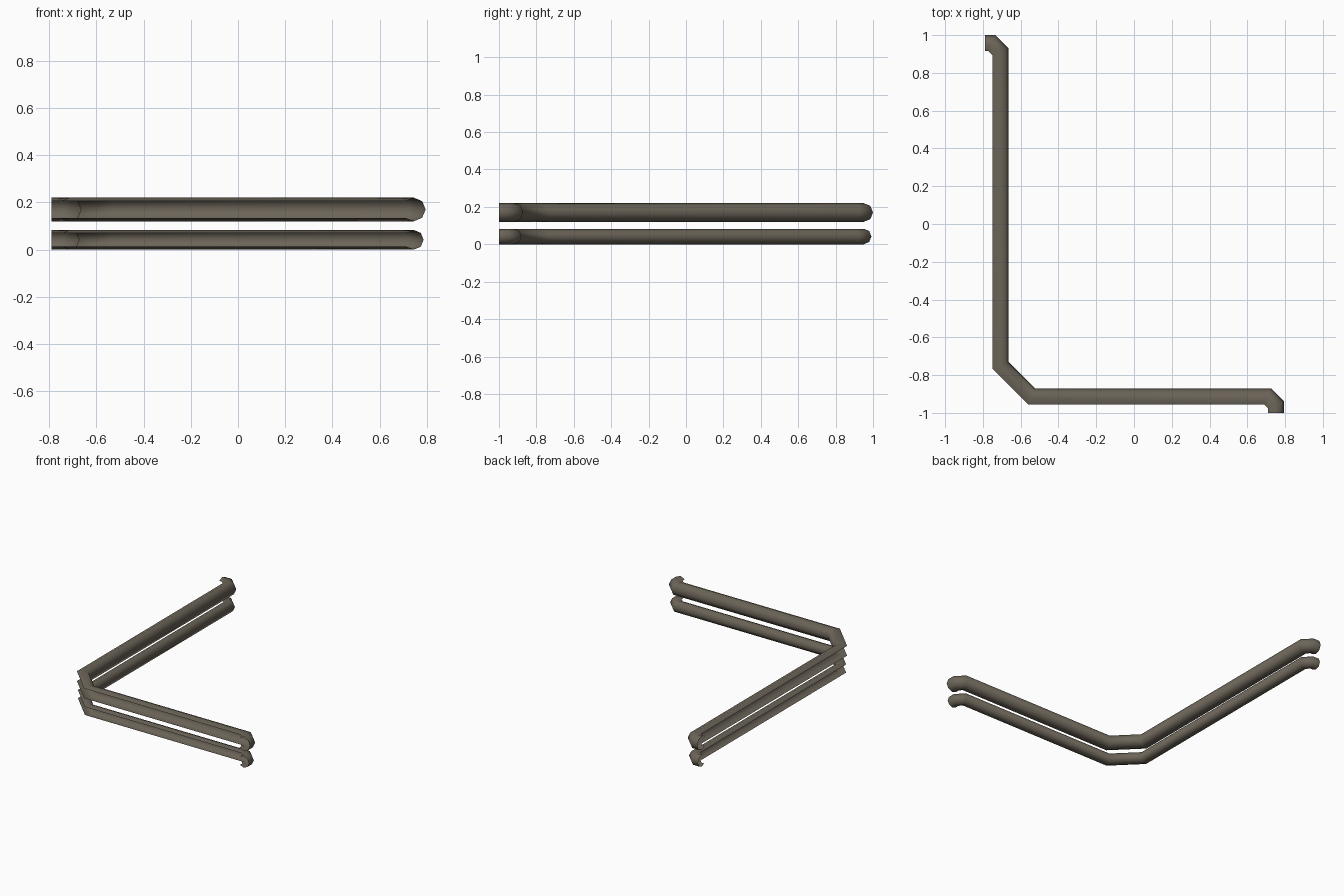
import bpy, bmesh, math
from mathutils import Vector

if "Cube" in bpy.data.objects:
    bpy.data.objects.remove(bpy.data.objects["Cube"])

mat = bpy.data.materials.new("dark_taupe")
mat.diffuse_color = (0.15, 0.13, 0.10, 1)
mat.use_nodes = True
mat.node_tree.nodes["Principled BSDF"].inputs["Base Color"].default_value = mat.diffuse_color

# plan path of the rail centre: wall return, long run, chamfered corner, long run, wall return
PATH = [Vector(p) for p in [(-0.79, 0.95), (-0.755, 0.95), (-0.715, 0.91), (-0.715, -0.75),
                            (-0.545, -0.92), (0.705, -0.92), (0.745, -0.96), (0.745, -1.0)]]


def mitre(i):
    """Sideways offset vector (towards the room) at path point i."""
    dirs = []
    if i > 0:
        dirs.append((PATH[i] - PATH[i - 1]).normalized())
    if i < len(PATH) - 1:
        dirs.append((PATH[i + 1] - PATH[i]).normalized())
    normals = [Vector((-d.y, d.x)) for d in dirs]
    m = sum(normals, Vector((0, 0))).normalized()
    return m / m.dot(normals[0])


def rail(name, radius, z):
    """Octagonal channel, open on the wall side, swept along the path."""
    bm = bmesh.new()
    rings = []
    for i, p in enumerate(PATH):
        m = mitre(i)
        ring = []
        for k in range(7):
            a = math.radians(-135 + 45 * k)
            q = p + m * radius * math.cos(a)
            ring.append(bm.verts.new((q.x, q.y, z + radius * math.sin(a))))
        rings.append(ring)
    for r0, r1 in zip(rings, rings[1:]):
        for k in range(6):
            bm.faces.new((r0[k], r1[k], r1[k + 1], r0[k + 1]))
    me = bpy.data.meshes.new(name)
    bm.to_mesh(me)
    bm.free()
    me.materials.append(mat)
    ob = bpy.data.objects.new(name, me)
    bpy.context.collection.objects.link(ob)
    bpy.ops.object.select_all(action='DESELECT')
    ob.select_set(True)
    bpy.context.view_layer.objects.active = ob
    bpy.ops.object.shade_smooth_by_angle(angle=math.radians(60))


rail("lower_rail", 0.0415, 0.0415)
rail("upper_rail", 0.05, 0.17)
